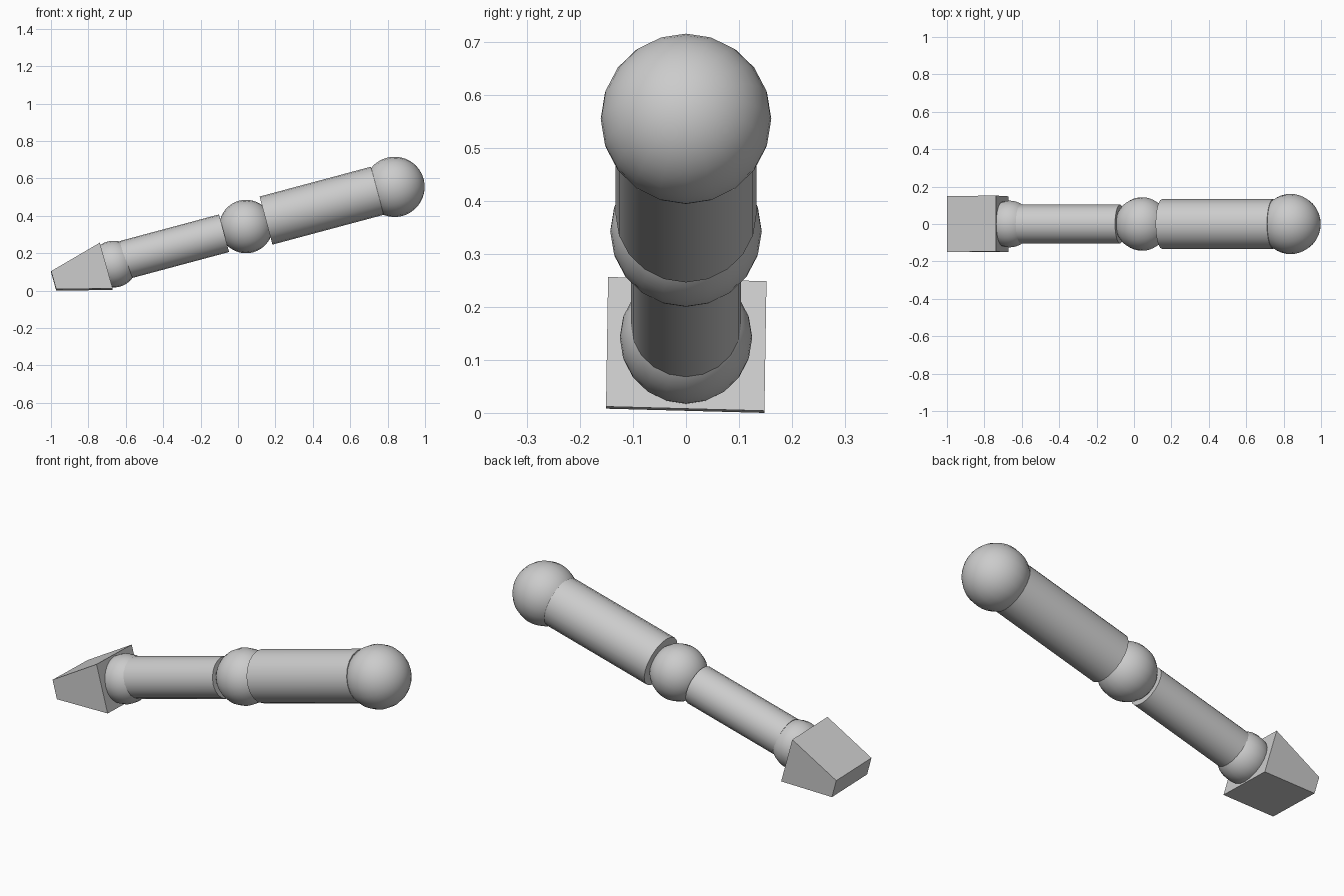
import bpy
import bmesh
import math
from mathutils import Matrix, Vector

if "Cube" in bpy.data.objects:
    bpy.data.objects.remove(bpy.data.objects["Cube"])

grey = bpy.data.materials.new("light_grey")
grey.diffuse_color = (0.6, 0.6, 0.6, 1)
grey.use_nodes = True
grey.node_tree.nodes["Principled BSDF"].inputs["Base Color"].default_value = grey.diffuse_color

# Every joint and limb shares one axis, rising 15 degrees towards +x
TILT = Matrix.Rotation(math.radians(75), 4, 'Y')
SIDES = 20


def finish(name, bm, smooth):
    bmesh.ops.recalc_face_normals(bm, faces=bm.faces)
    mesh = bpy.data.meshes.new(name)
    bm.to_mesh(mesh)
    bm.free()
    mesh.materials.append(grey)
    ob = bpy.data.objects.new(name, mesh)
    bpy.context.collection.objects.link(ob)
    if smooth:
        bpy.ops.object.select_all(action='DESELECT')
        ob.select_set(True)
        bpy.context.view_layer.objects.active = ob
        bpy.ops.object.shade_smooth_by_angle(angle=math.radians(40))


def ball(name, x, z, radius):
    bm = bmesh.new()
    bmesh.ops.create_uvsphere(bm, u_segments=SIDES, v_segments=SIDES, radius=radius,
                              matrix=Matrix.Translation((x, 0, z)) @ TILT)
    finish(name, bm, True)


def limb(name, start, end, radius):
    a, b = (Vector((p[0], 0, p[1])) for p in (start, end))
    bm = bmesh.new()
    bmesh.ops.create_cone(bm, cap_ends=True, segments=SIDES, radius1=radius, radius2=radius,
                          depth=(b - a).length,
                          matrix=Matrix.Translation((a + b) / 2) @ TILT)
    finish(name, bm, True)


# Joints
ball("shoulder_joint", 0.837, 0.555, 0.161)
ball("elbow_joint", 0.043, 0.343, 0.143)
ball("wrist_joint", -0.665, 0.142, 0.125)

# Limbs
limb("upper_arm", (0.150, 0.374), (0.745, 0.535), 0.133)
limb("forearm", (-0.075, 0.309), (-0.605, 0.163), 0.104)

# Hand: a wedge tapering to the tip, rolled slightly about its length
bm = bmesh.new()
profile = [(-0.739, 0.2525), (-0.999, 0.1005), (-0.972, 0.004), (-0.670, 0.008)]
rings = []
for side in (-1, 1):
    rings.append([bm.verts.new((x, 0.1495 * side + 0.016 * (z - 0.1), z - 0.004 * side))
                  for x, z in profile])
bm.faces.new(rings[0])
bm.faces.new(rings[1])
for i in range(4):
    j = (i + 1) % 4
    bm.faces.new((rings[0][i], rings[0][j], rings[1][j], rings[1][i]))
finish("hand", bm, False)
